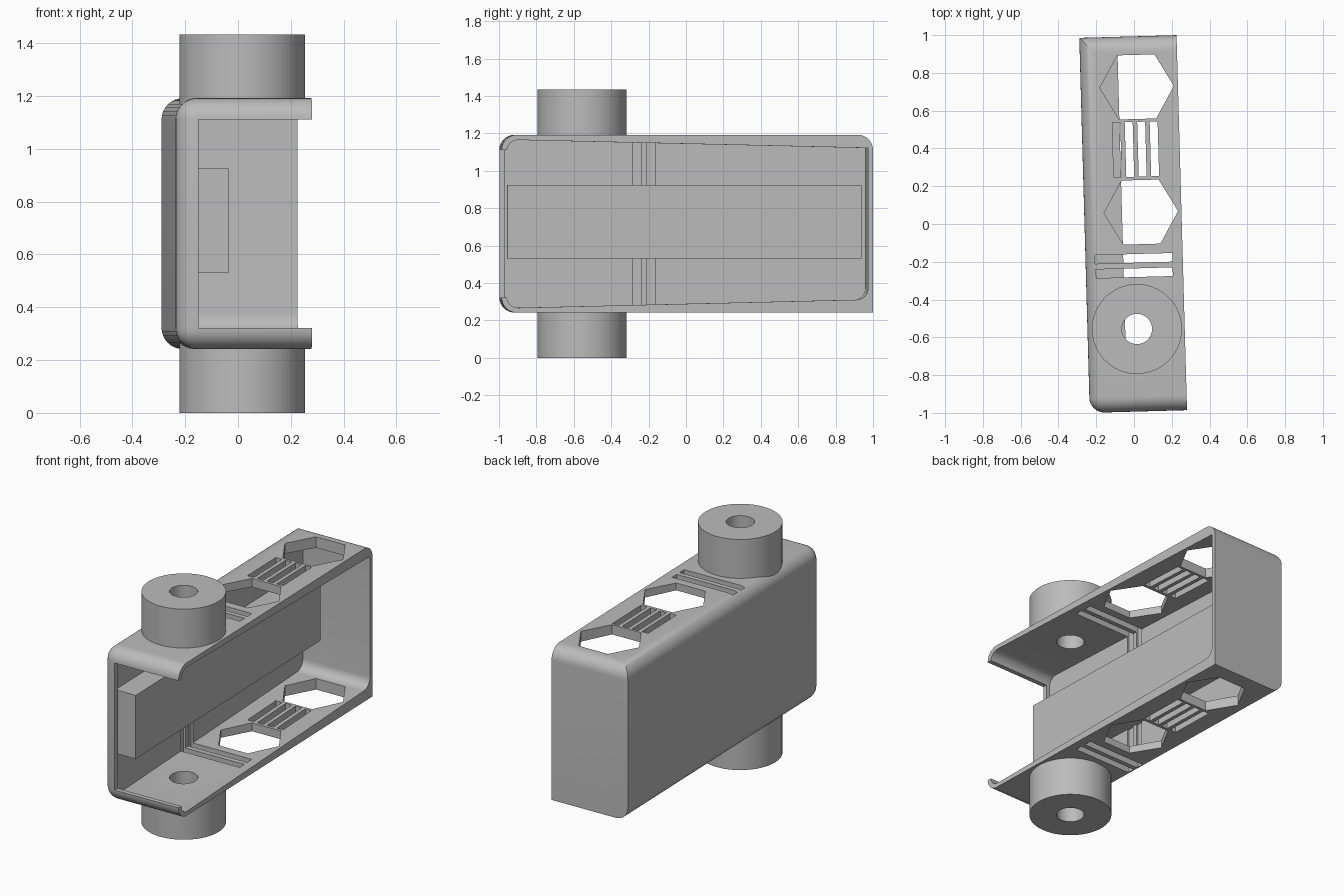
import bpy, bmesh, math
from mathutils import Vector, Matrix

if "Cube" in bpy.data.objects:
    bpy.data.objects.remove(bpy.data.objects["Cube"])

TILT = math.radians(1.6)
Z_LOW, Z_HIGH, HEIGHT = 0.242, 1.192, 1.434
LEFT, RIGHT, END = -0.262, 0.253, 0.993
BOSS = (0.0, -0.556)

grey = bpy.data.materials.new("plain_grey")
grey.use_nodes = True
grey.diffuse_color = (0.5, 0.5, 0.5, 1)
grey.node_tree.nodes["Principled BSDF"].inputs["Base Color"].default_value = grey.diffuse_color


def finish(name, bm):
    bmesh.ops.recalc_face_normals(bm, faces=bm.faces)
    mesh = bpy.data.meshes.new(name)
    bm.to_mesh(mesh)
    bm.free()
    obj = bpy.data.objects.new(name, mesh)
    mesh.materials.append(grey)
    bpy.context.scene.collection.objects.link(obj)
    return obj


def box_mesh(x, y, z):
    bm = bmesh.new()
    low, high = Vector((x[0], y[0], z[0])), Vector((x[1], y[1], z[1]))
    bmesh.ops.create_cube(bm, size=1, matrix=Matrix.Translation((low + high) / 2)
                          @ Matrix.Diagonal((*(high - low), 1)))
    return bm


def box(name, x, y, z):
    return finish(name, box_mesh(x, y, z))


def prism(name, centre, radius, z, sides):
    bm = bmesh.new()
    bmesh.ops.create_cone(bm, cap_ends=True, segments=sides, radius1=radius, radius2=radius,
                          depth=z[1] - z[0],
                          matrix=Matrix.Translation((*centre, (z[0] + z[1]) / 2))
                          @ Matrix.Rotation(math.pi / 2, 4, 'Z'))
    return finish(name, bm)


def cut(target, cutter):
    mod = target.modifiers.new("cut", 'BOOLEAN')
    mod.operation, mod.solver, mod.object = 'DIFFERENCE', 'EXACT', cutter
    bpy.context.view_layer.objects.active = target
    bpy.ops.object.modifier_apply(modifier=mod.name)
    bpy.data.objects.remove(cutter)


# Housing: a block with rounded outer edges
bm = box_mesh((LEFT, RIGHT), (-END, END), (Z_LOW, Z_HIGH))
rounded = []
for e in bm.edges:
    m = (e.verts[0].co + e.verts[1].co) / 2
    left, front, back = m.x < LEFT + 0.01, m.y < -END + 0.01, m.y > END - 0.01
    top, bottom = m.z > Z_HIGH - 0.01, m.z < Z_LOW + 0.01
    if (left and (top or bottom or front)) or (front and (top or bottom)) or (back and top):
        rounded.append(e)
bmesh.ops.bevel(bm, geom=rounded, offset=0.08, segments=8, profile=0.5,
                affect='EDGES', clamp_overlap=False)
housing = finish("housing", bm)

# Tapered cavity, open on the +x side
bm = bmesh.new()
outline = [(-0.965, 0.266), (0.967, 0.312), (0.967, 1.122), (-0.965, 1.166)]
face = bm.faces.new([bm.verts.new((-0.2, y, z)) for y, z in outline])
side = bmesh.ops.extrude_face_region(bm, geom=[face])["geom"]
bmesh.ops.translate(bm, vec=(0.8, 0, 0), verts=[v for v in side if isinstance(v, bmesh.types.BMVert)])
corners = []
for e in bm.edges:
    a, b = e.verts[0].co, e.verts[1].co
    if abs(a.x - b.x) > 0.1 and (a.y < 0 or a.z < 0.5):
        corners.append(e)
bmesh.ops.bevel(bm, geom=corners, offset=0.06, segments=6, profile=0.5, affect='EDGES')
cut(housing, finish("cavity", bm))

# Open front, leaving a curled lip
cut(housing, box("front_opening", (-0.178, 0.6), (-1.2, -0.9), (0.322, 1.112)))

# Hexagonal windows, slots and bores through both plates
through = (0.1, 1.3)
for centre in [(0.035, 0.725), (0.039, 0.062)]:
    bm_cut = prism("window", centre, 0.196, through, 6)
    # Turn the points toward the sides
    xs = [v.co.x for v in bm_cut.data.vertices]
    if max(xs) - min(xs) < 0.36:
        pivot = Matrix.Translation((*centre, 0))
        bm_cut.data.transform(pivot @ Matrix.Rotation(math.pi / 2, 4, 'Z') @ pivot.inverted())
    cut(housing, bm_cut)
for i in range(4):
    x = -0.079 + 0.066 * i
    cut(housing, box("long_slot", (x - 0.021, x + 0.021), (0.25, 0.54), through))
for y in (-0.182, -0.258):
    cut(housing, box("cross_slot", (-0.212, 0.198), (y - 0.023, y + 0.023), through))
cut(housing, prism("bore", BOSS, 0.08, through, 48))

# Bored round bosses above and below
bosses = []
for name, z in (("lower_boss", (0, 0.265)), ("upper_boss", (HEIGHT - 0.265, HEIGHT))):
    boss = prism(name, BOSS, 0.238, z, 64)
    cut(boss, prism("bore", BOSS, 0.08, (-0.5, 2), 48))
    bosses.append(boss)

# Inner bar along the wall
bar = box("inner_bar", (-0.21, -0.062), (-0.953, 0.94), (0.53, 0.925))

# Shading and overall turn
parts = [housing, bar] + bosses
bpy.ops.object.select_all(action='DESELECT')
for obj in parts:
    obj.rotation_euler.z = TILT
    obj.select_set(True)
bpy.context.view_layer.objects.active = housing
bpy.ops.object.shade_smooth_by_angle(angle=math.radians(30))
